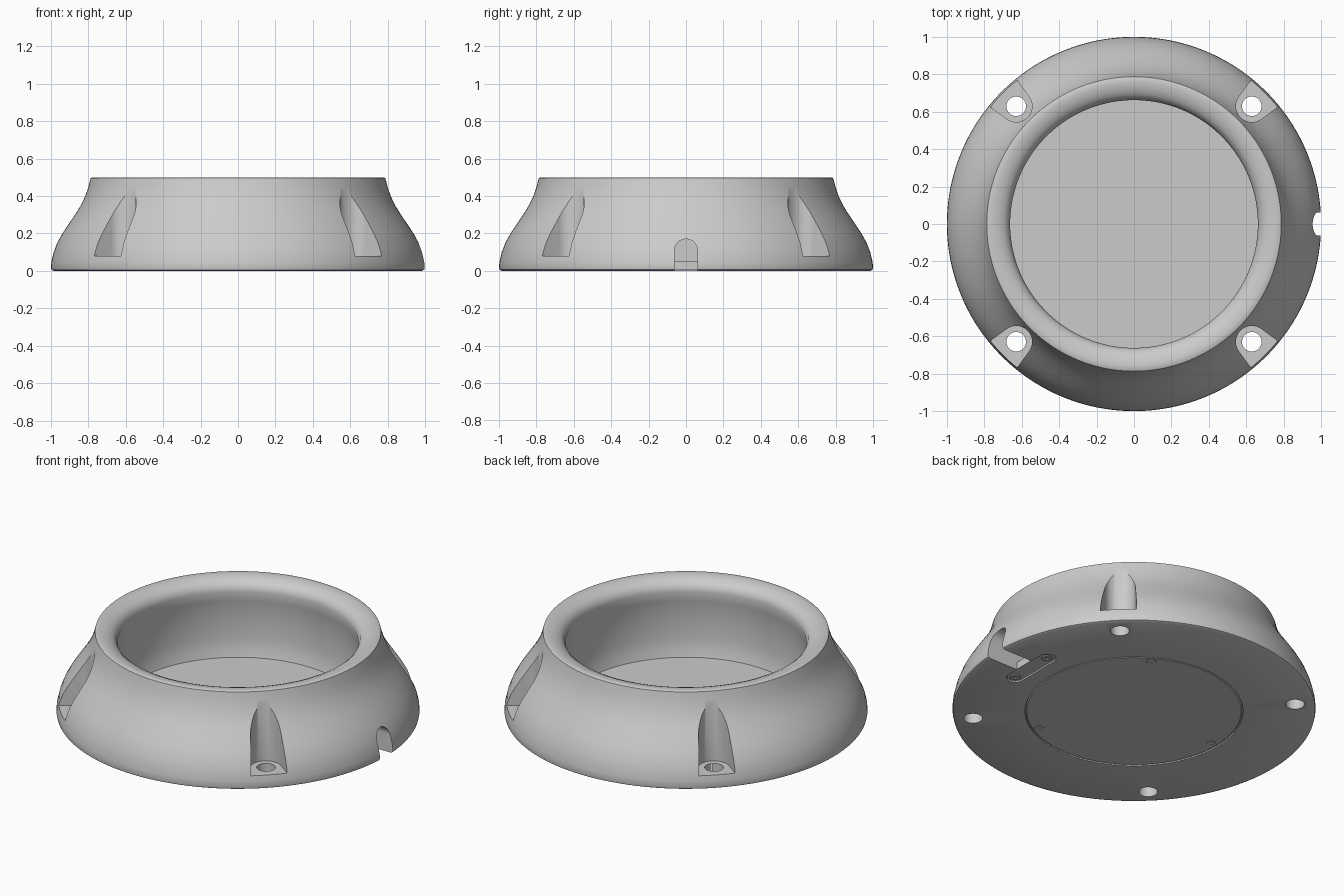
import bpy, bmesh, math
from mathutils import Matrix

if "Cube" in bpy.data.objects:
    bpy.data.objects.remove(bpy.data.objects["Cube"])

SEG = 160


def make_object(name, bm, matrix=None):
    if matrix:
        bmesh.ops.transform(bm, matrix=matrix, verts=bm.verts)
    bmesh.ops.recalc_face_normals(bm, faces=bm.faces)
    mesh = bpy.data.meshes.new(name)
    bm.to_mesh(mesh)
    bm.free()
    ob = bpy.data.objects.new(name, mesh)
    bpy.context.collection.objects.link(ob)
    return ob


def lathe(name, profile, seg=SEG):
    """Closed solid from (radius, z) points; the first and last lie on the axis."""
    bm = bmesh.new()
    rings = []
    for r, z in profile:
        if r < 1e-6:
            rings.append([bm.verts.new((0, 0, z))] * seg)
        else:
            rings.append([bm.verts.new((r * math.cos(2 * math.pi * i / seg),
                                        r * math.sin(2 * math.pi * i / seg), z))
                          for i in range(seg)])
    for a, b in zip(rings, rings[1:]):
        for i in range(seg):
            j = (i + 1) % seg
            bm.faces.new(list(dict.fromkeys((a[i], a[j], b[j], b[i]))))
    return make_object(name, bm)


def prism(name, outline, z0, z1, matrix=None):
    bm = bmesh.new()
    low = [bm.verts.new((x, y, z0)) for x, y in outline]
    top = [bm.verts.new((x, y, z1)) for x, y in outline]
    bm.faces.new(low)
    bm.faces.new(top)
    for i in range(len(low)):
        j = (i + 1) % len(low)
        bm.faces.new((low[i], low[j], top[j], top[i]))
    return make_object(name, bm, matrix)


def arc(cx, cy, r, a0, a1, n):
    return [(cx + r * math.cos(math.radians(a0 + (a1 - a0) * i / n)),
             cy + r * math.sin(math.radians(a0 + (a1 - a0) * i / n))) for i in range(n + 1)]


def circle(cx, cy, r, n=32):
    return arc(cx, cy, r, 0, 360, n)[:-1]


def cut(target, cutter):
    cutter.hide_render = True
    mod = target.modifiers.new("cut", 'BOOLEAN')
    mod.operation = 'DIFFERENCE'
    mod.solver = 'EXACT'
    mod.object = cutter
    bpy.context.view_layer.objects.active = target
    bpy.ops.object.modifier_apply(modifier=mod.name)
    bpy.data.objects.remove(cutter)


def smooth(ob, angle=32):
    bpy.ops.object.select_all(action='DESELECT')
    ob.select_set(True)
    bpy.context.view_layer.objects.active = ob
    bpy.ops.object.shade_smooth_by_angle(angle=math.radians(angle))


# Flared housing with a rounded lip and a spherical socket that bulges under the lip
outer = [(0, 0.0), (0.985, 0), (0.997, 0.006), (1.0, 0.02),
         (0.997, 0.05), (0.985, 0.1), (0.966, 0.15), (0.938, 0.2), (0.905, 0.25),
         (0.871, 0.3), (0.84, 0.35), (0.816, 0.4), (0.799, 0.45), (0.79, 0.485),
         (0.787, 0.496), (0.78, 0.5), (0.755, 0.5), (0.725, 0.495), (0.695, 0.482),
         (0.673, 0.463), (0.662, 0.43)]
socket = [(0.674, 0.37), (0.684, 0.3), (0.688, 0.22), (0.686, 0.14), (0.68, 0.08),
          (0.665, 0.03), (0, 0.03)]
body = lathe("housing", outer + socket)

# Four mounting pockets with through holes
for k in range(4):
    turn = Matrix.Rotation(math.radians(45 + 90 * k), 4, 'Z')
    slot = arc(0.89, 0, 0.085, 100, 260, 24) + [(1.2, -0.135), (1.2, 0.135)]
    cut(body, prism("pocket_cutter", slot, 0.08, 0.7, turn))
    cut(body, prism("hole_cutter", circle(0.89, 0, 0.052), -0.1, 0.2, turn))

# Arched cable channel on the right side
arch = [(-0.062, -0.1), (0.062, -0.1)] + arc(0, 0.108, 0.062, 0, 180, 20)
to_x = Matrix(((0, 0, 1, 0), (1, 0, 0, 0), (0, 1, 0, 0), (0, 0, 0, 1)))
cut(body, prism("channel_cutter", arch, 0.7, 1.2, to_x))


# Cable clamp in its recess under the channel
def stadium(w):
    return arc(0.74, 0.135, w, 0, 180, 16) + arc(0.74, -0.135, w, 180, 360, 16)


cut(body, prism("clamp_recess_cutter", stadium(0.05), -0.1, 0.05))
# Groove around the base plate
groove = lathe("groove_cutter", [(0, -0.1), (0.6, -0.1), (0.6, 0.008), (0, 0.008)])
cut(body, groove)
smooth(body)
smooth(prism("cable_clamp", stadium(0.046), 0.006, 0.05))

# Base plate
plate = lathe("base_plate", [(0, 0.001), (0.59, 0.001), (0.596, 0.008), (0, 0.008)])
smooth(plate)

# Screws with recessed centres
spots = [(0.555 * math.cos(math.radians(a)), 0.555 * math.sin(math.radians(a)))
         for a in (60, 180, 300)] + [(0.74, 0.135), (0.74, -0.135)]
for x, y in spots:
    screw = lathe("screw", [(0, 0.006), (0.012, 0.006), (0.013, 0.0), (0.026, 0.0),
                            (0.03, 0.003), (0.03, 0.02), (0, 0.02)], 24)
    screw.location = (x, y, 0)
    smooth(screw)
